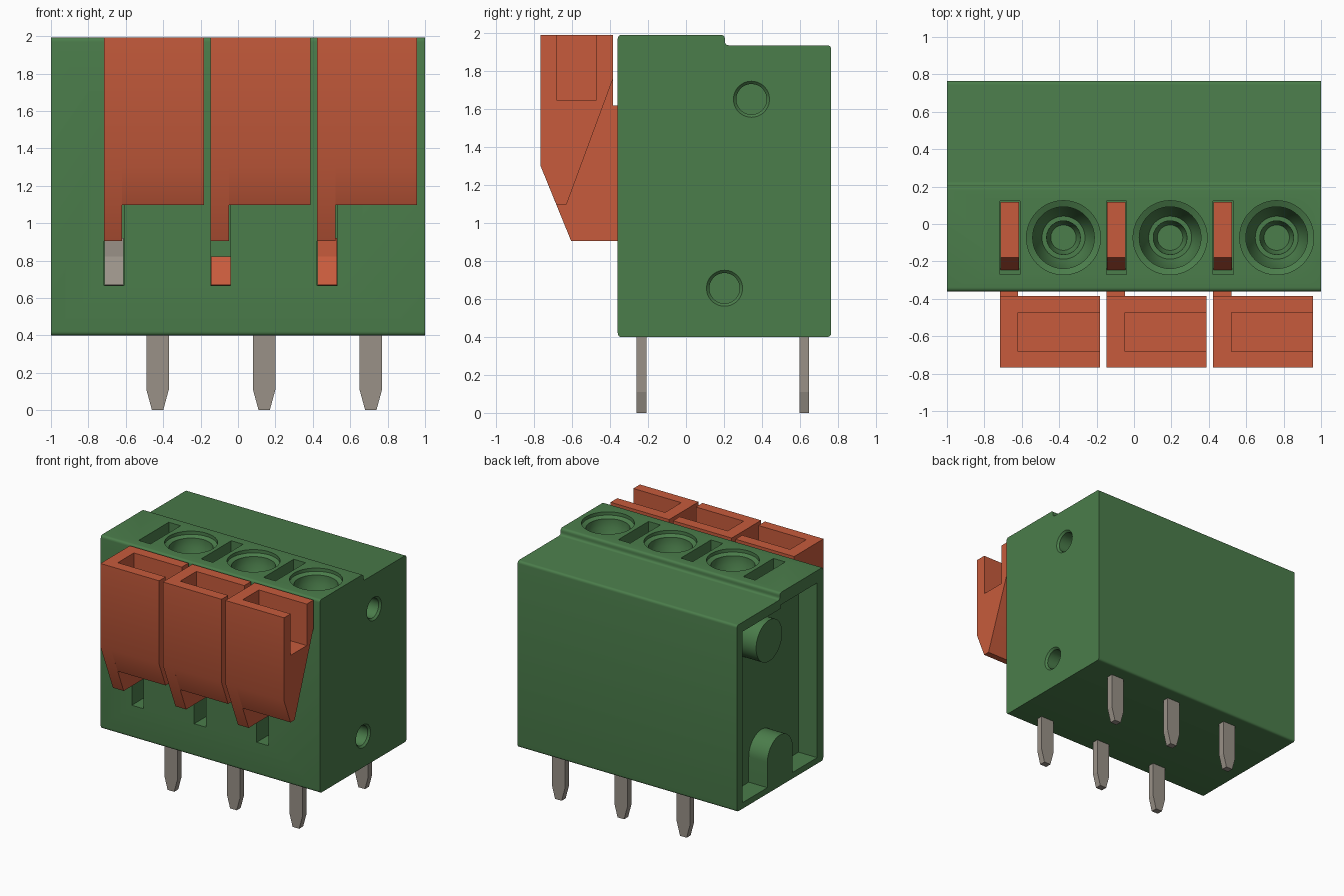
import bpy, bmesh, math
from mathutils import Matrix

cube = bpy.data.objects.get("Cube")
if cube:
    bpy.data.objects.remove(cube, do_unlink=True)


def material(name, rgb):
    m = bpy.data.materials.new(name)
    m.use_nodes = True
    m.diffuse_color = (*rgb, 1)
    m.node_tree.nodes["Principled BSDF"].inputs["Base Color"].default_value = (*rgb, 1)
    return m


GREEN = material("green plastic", (0.07, 0.205, 0.07))
ORANGE = material("orange plastic", (0.57, 0.105, 0.045))
METAL = material("grey metal", (0.32, 0.285, 0.245))


def finish(bm, name, mat):
    bmesh.ops.recalc_face_normals(bm, faces=bm.faces)
    me = bpy.data.meshes.new(name)
    bm.to_mesh(me)
    bm.free()
    me.materials.append(mat)
    ob = bpy.data.objects.new(name, me)
    bpy.context.collection.objects.link(ob)
    return ob


def smooth(ob):
    bpy.ops.object.select_all(action='DESELECT')
    ob.select_set(True)
    bpy.context.view_layer.objects.active = ob
    bpy.ops.object.shade_smooth_by_angle(angle=math.radians(30))


def prism(name, pts, a, b, mat, axis='x'):
    """Extrude a (y, z) profile along x, or an (x, z) profile along y."""
    bm = bmesh.new()
    put = (lambda t, p: (t, p[0], p[1])) if axis == 'x' else (lambda t, p: (p[0], t, p[1]))
    f = bm.faces.new([bm.verts.new(put(a, p)) for p in pts])
    ext = bmesh.ops.extrude_face_region(bm, geom=[f])["geom"]
    move = (b - a, 0, 0) if axis == 'x' else (0, b - a, 0)
    bmesh.ops.translate(bm, vec=move, verts=[v for v in ext if isinstance(v, bmesh.types.BMVert)])
    return finish(bm, name, mat)


def box(name, x, y, z, mat):
    return prism(name, [(y[0], z[0]), (y[1], z[0]), (y[1], z[1]), (y[0], z[1])], x[0], x[1], mat)


def circle(y, z, r, n=40, start=0, turn=2 * math.pi):
    return [(y + r * math.cos(start + turn * i / n), z + r * math.sin(start + turn * i / n))
            for i in range(n + (turn < 6))]


def revolve(name, pts, loc, mat, n=48):
    """Spin an (r, z) profile that starts and ends on the axis."""
    bm = bmesh.new()
    vs = [bm.verts.new((r, 0, z)) for r, z in pts]
    es = [bm.edges.new(p) for p in zip(vs, vs[1:])]
    bmesh.ops.spin(bm, geom=vs + es, cent=(0, 0, 0), axis=(0, 0, 1), angle=2 * math.pi, steps=n)
    bmesh.ops.remove_doubles(bm, verts=bm.verts, dist=1e-5)
    bm.transform(Matrix.Translation(loc))
    return finish(bm, name, mat)


def cut(ob, cutter):
    cutter.hide_render = True
    m = ob.modifiers.new("cut", 'BOOLEAN')
    m.operation, m.solver, m.object = 'DIFFERENCE', 'EXACT', cutter
    bpy.context.view_layer.objects.active = ob
    bpy.ops.object.modifier_apply(modifier=m.name)
    bpy.data.objects.remove(cutter, do_unlink=True)


def rounded(pts, r, n=4):
    """Round each corner of a square-cornered profile."""
    out = []
    for i, p in enumerate(pts):
        a, c = pts[i - 1], pts[(i + 1) % len(pts)]
        da, dc = math.dist(a, p), math.dist(c, p)
        s = [p[k] + (a[k] - p[k]) * r / da for k in (0, 1)]
        e = [p[k] + (c[k] - p[k]) * r / dc for k in (0, 1)]
        for j in range(n + 1):
            t = j / n
            out.append(tuple((1 - t) ** 2 * s[k] + 2 * t * (1 - t) * p[k] + t * t * e[k] for k in (0, 1)))
    return out


PITCH = 0.57
POLES = [-0.717 + PITCH * i for i in range(3)]   # left edge of every pole

# Housing with stepped top
housing = prism("housing", rounded([(-0.36, 0.4), (0.765, 0.4), (0.765, 1.937), (0.205, 1.937),
                                    (0.205, 1.992), (-0.36, 1.992)], 0.022), -1, 1, GREEN)

# Open recess in the left-hand end
cut(housing, prism("recess_cutter", [(-0.28, 0.45), (0.69, 0.45), (0.69, 1.86), (0.2, 1.86),
                                     (0.2, 1.89), (-0.28, 1.89)], -1.1, -0.83, GREEN))

# Round sockets with a chamfered rim in the other end
for y, z in ((0.345, 1.653), (0.203, 0.657)):
    sock = revolve("socket_cutter", [(0, -0.15), (0.08, -0.15), (0.08, -0.015), (0.095, 0),
                                     (0.095, 0.05), (0, 0.05)], (0, 0, 0), GREEN)
    sock.data.transform(Matrix.Translation((1, y, z)) @ Matrix.Rotation(math.pi / 2, 4, 'Y'))
    cut(housing, sock)

# Front slots, top slots and stepped screw wells
for x in POLES:
    cut(housing, box("front_slot_cutter", (x, x + 0.108), (-0.5, -0.1), (0.667, 1.6), GREEN))
    cut(housing, box("top_slot_cutter", (x, x + 0.108), (-0.27, 0.122), (1.62, 2.1), GREEN))
    cut(housing, revolve("well_cutter", [(0, 1.70), (0.068, 1.70), (0.09, 1.75), (0.09, 1.78),
                                         (0.115, 1.78), (0.165, 1.88), (0.165, 1.95), (0.198, 1.965),
                                         (0.198, 2.1), (0, 2.1)], (x + 0.34, -0.073, 0), GREEN))
smooth(housing)

# Pegs inside the recess
smooth(prism("upper_peg", circle(0.345, 1.653, 0.17), -1, -0.82, GREEN))
arch = circle(0.203, 0.657, 0.165, 24, 0, math.pi) + [(0.038, 0.44), (0.368, 0.44)]
smooth(prism("lower_peg", arch, -1, -0.82, GREEN))

# Release levers: a narrow arm plus a wide grip with an open pocket
ARM = [(-0.768, 1.992), (-0.768, 1.305), (-0.605, 0.905), (-0.12, 0.905), (-0.12, 1.59),
       (-0.36, 1.62), (-0.385, 1.62), (-0.385, 1.992)]
GRIP = [(-0.768, 1.992), (-0.768, 1.305), (-0.683, 1.097), (-0.63, 1.097), (-0.385, 1.76),
        (-0.385, 1.992), (-0.472, 1.992), (-0.472, 1.65), (-0.682, 1.65), (-0.682, 1.992)]
TONGUE = [(0.118, 1.6), (0.118, 1.87), (-0.18, 1.87), (-0.25, 1.6)]
WEDGE = [(-0.09, 0.66), (-0.2, 0.67), (-0.11, 0.822), (-0.09, 0.822)]
PLATE = [(-0.09, 0.66), (-0.2, 0.67), (-0.11, 0.822), (-0.11, 0.92), (-0.09, 0.92)]
for i, x in enumerate(POLES):
    n = i + 1
    smooth(prism(f"lever_arm_{n}", ARM, x, x + 0.098, ORANGE))
    smooth(prism(f"lever_grip_{n}", GRIP, x + 0.098, x + 0.535, ORANGE))
    prism(f"lever_tongue_{n}", TONGUE, x + 0.002, x + 0.102, ORANGE)
    prism(f"slot_contact_{n}", WEDGE if i == 1 else PLATE, x + 0.002, x + 0.106,
          METAL if i == 0 else ORANGE)

# Solder pins in two rows, tapered at the tips
for i in range(3):
    c = -0.43 + PITCH * i
    shape = [(c - 0.06, 0.45), (c - 0.06, 0.11), (c - 0.03, 0), (c + 0.03, 0), (c + 0.06, 0.11), (c + 0.06, 0.45)]
    for row, y in (("front", -0.26), ("back", 0.597)):
        prism(f"{row}_pin_{i + 1}", shape, y, y + 0.052, METAL, 'y')
